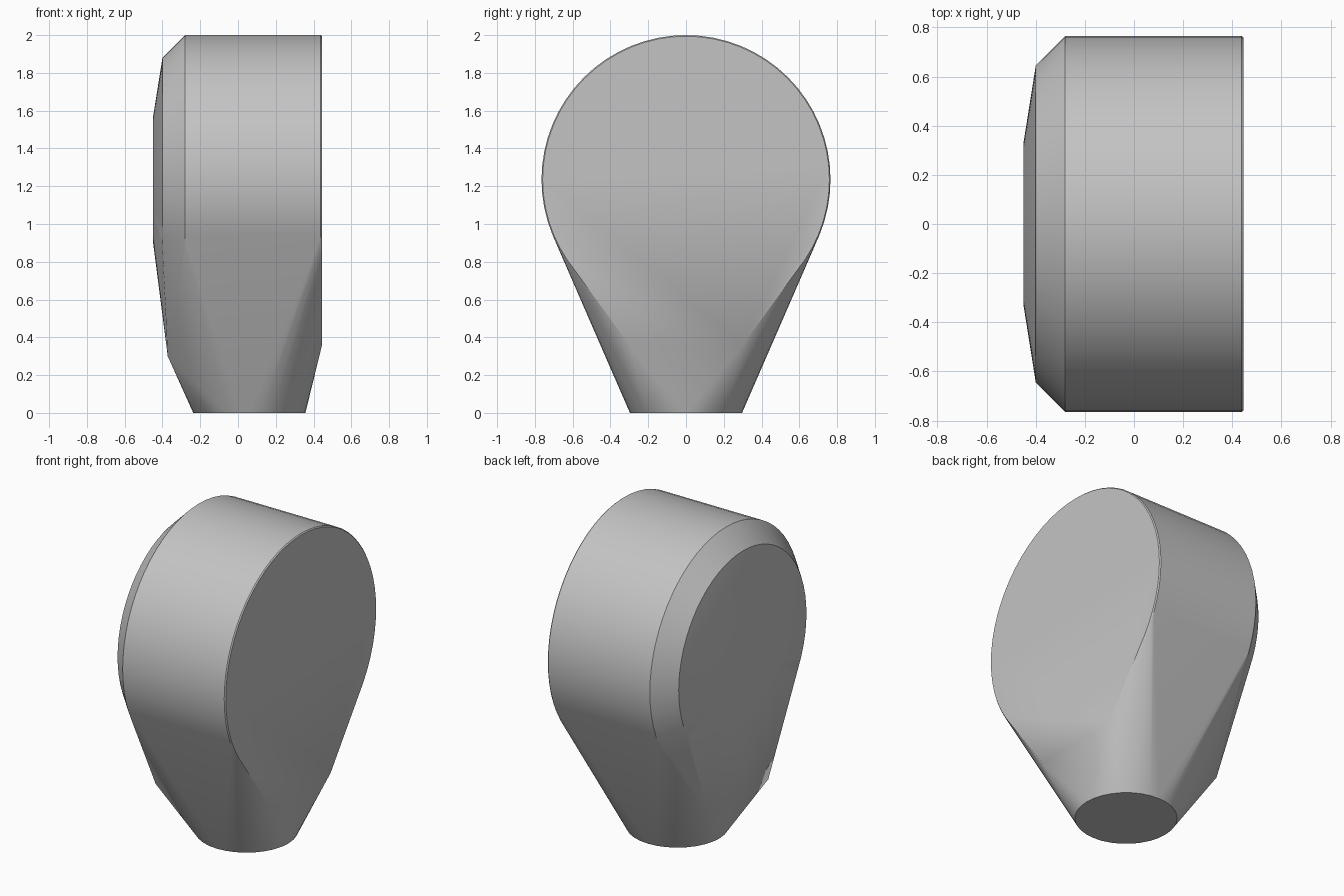
import bpy, bmesh
from math import sin, cos, tau, radians

default = bpy.data.objects.get("Cube")
if default:
    bpy.data.objects.remove(default, do_unlink=True)

SEGMENTS = 64
CENTRE_Z = 1.235

grey = bpy.data.materials.new("plain grey")
grey.use_nodes = True
colour = (0.55, 0.55, 0.55, 1)
grey.diffuse_color = colour
grey.node_tree.nodes["Principled BSDF"].inputs["Base Color"].default_value = colour

bm = bmesh.new()


def head_ring(x, radius):
    """Upright ring of the round head."""
    for i in range(SEGMENTS):
        a = tau * i / SEGMENTS
        bm.verts.new((x, radius * cos(a), CENTRE_Z + radius * sin(a)))


# Round head: flat face with a tiny bevel, barrel, chamfer and shallow dome
for x, radius in ((0.445, 0.759), (0.438, 0.765), (-0.28, 0.765),
                  (-0.40, 0.645), (-0.45, 0.33)):
    head_ring(x, radius)

# Round foot
for i in range(SEGMENTS // 2):
    a = tau * i / (SEGMENTS // 2)
    bm.verts.new((0.06 + 0.297 * cos(a), 0.297 * sin(a), 0))

# Corners where the tapering neck turns in towards the foot
for side in (-1, 1):
    bm.verts.new((0.445, 0.3 * side, 0.36))
    bm.verts.new((-0.372, 0.3 * side, 0.30))

# Stretch one skin over head, neck and foot
hull = bmesh.ops.convex_hull(bm, input=bm.verts[:])
loose = {v for v in hull["geom_interior"] + hull["geom_unused"]
         if isinstance(v, bmesh.types.BMVert)}
bmesh.ops.delete(bm, geom=list(loose), context='VERTS')
bmesh.ops.dissolve_limit(bm, angle_limit=radians(0.4),
                         verts=bm.verts[:], edges=bm.edges[:])
bmesh.ops.recalc_face_normals(bm, faces=bm.faces[:])

mesh = bpy.data.meshes.new("tapered_head")
bm.to_mesh(mesh)
bm.free()
mesh.materials.append(grey)
body = bpy.data.objects.new("tapered_head", mesh)
bpy.context.collection.objects.link(body)

bpy.ops.object.select_all(action='DESELECT')
body.select_set(True)
bpy.context.view_layer.objects.active = body
bpy.ops.object.shade_smooth_by_angle(angle=radians(30))
